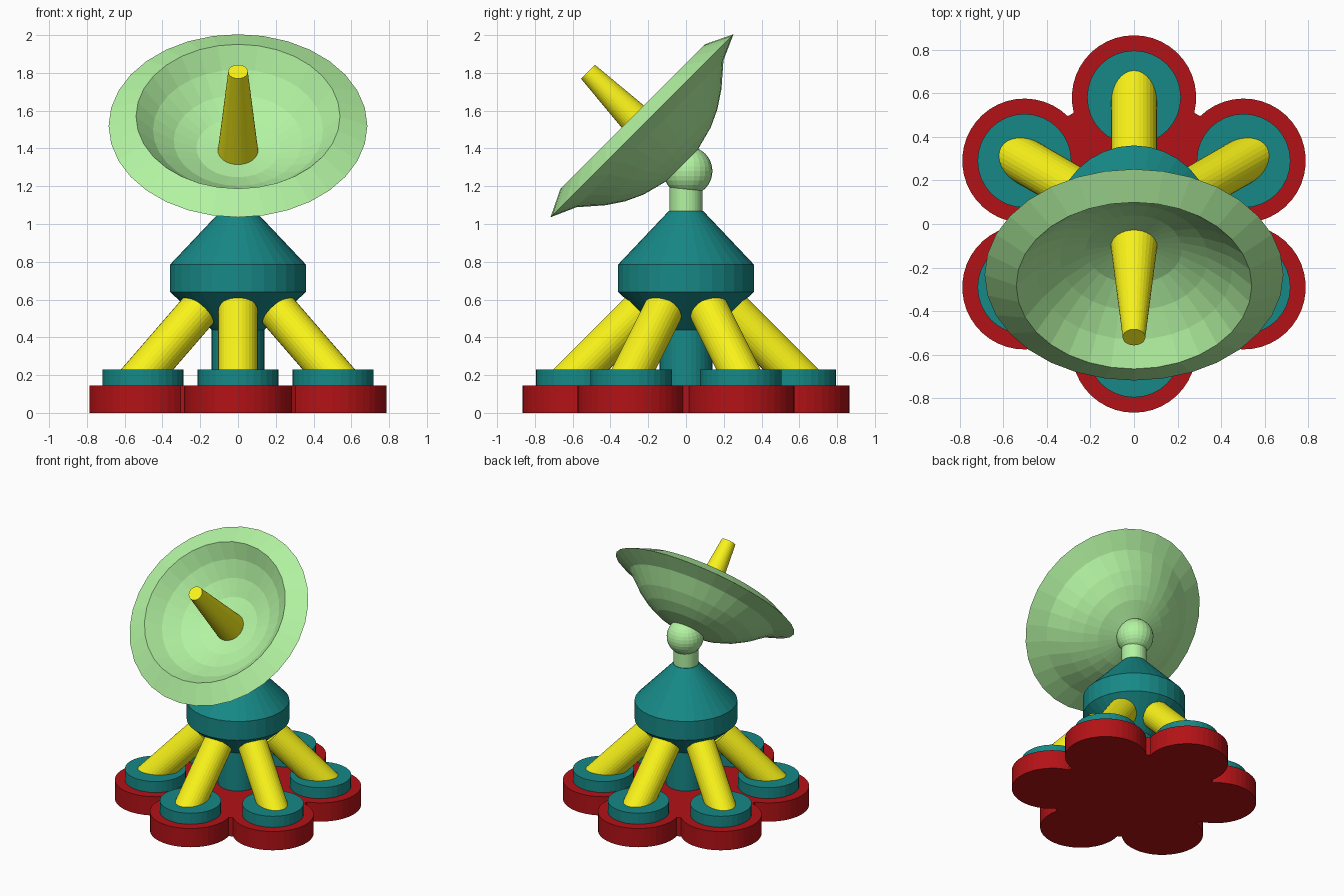
import bpy, bmesh
from math import sin, cos, radians, pi, sqrt
from mathutils import Vector, Matrix

if "Cube" in bpy.data.objects:
    bpy.data.objects.remove(bpy.data.objects["Cube"])

def material(name, rgb):
    m = bpy.data.materials.new(name)
    m.diffuse_color = (*rgb, 1)
    m.use_nodes = True
    m.node_tree.nodes["Principled BSDF"].inputs["Base Color"].default_value = m.diffuse_color
    return m

RED = material("red", (0.45, 0.006, 0.008))
TEAL = material("teal", (0.008, 0.25, 0.24))
YELLOW = material("yellow", (0.95, 0.9, 0.01))
GREEN = material("light_green", (0.45, 0.9, 0.36))

def finish(name, bm, mat, matrix=None):
    bmesh.ops.recalc_face_normals(bm, faces=bm.faces)
    me = bpy.data.meshes.new(name)
    bm.to_mesh(me)
    bm.free()
    me.materials.append(mat)
    ob = bpy.data.objects.new(name, me)
    if matrix:
        ob.matrix_world = matrix
    bpy.context.collection.objects.link(ob)
    return ob

def lathe(name, profile, mat, matrix=None, sides=32):
    """Spin (radius, height) points about local z; radius 0 makes a pole."""
    bm = bmesh.new()
    rings = []
    for r, z in profile:
        n = 1 if r == 0 else sides
        rings.append([bm.verts.new((r * cos(2 * pi * i / sides), r * sin(2 * pi * i / sides), z))
                      for i in range(n)])
    for a, b in zip(rings, rings[1:]):
        for i in range(sides):
            j = (i + 1) % sides
            quad = [a[i % len(a)], a[j % len(a)], b[j % len(b)], b[i % len(b)]]
            bm.faces.new(list(dict.fromkeys(quad)))
    return finish(name, bm, mat, matrix)

def rod(name, p, q, r1, r2, mat, sides=32):
    p, q = Vector(p), Vector(q)
    d = q - p
    m = Matrix.Translation(p) @ d.to_track_quat('Z', 'Y').to_matrix().to_4x4()
    return lathe(name, [(0, 0), (r1, 0), (r2, d.length), (0, d.length)], mat, m, sides)

ANGLES = [radians(90 + 60 * k) for k in range(6)]
FOOT_R = 0.58

# six-lobed base plate, one extruded outline
bm = bmesh.new()
outline = []
for a in ANGLES:
    for k in range(25):
        t = a + radians(-104.2 + 208.4 * k / 24)
        outline.append(bm.verts.new((FOOT_R * cos(a) + 0.285 * cos(t),
                                     FOOT_R * sin(a) + 0.285 * sin(t), 0)))
face = bm.faces.new(outline)
ext = bmesh.ops.extrude_face_region(bm, geom=[face], use_keep_orig=True)
bmesh.ops.translate(bm, vec=(0, 0, 0.145),
                    verts=[v for v in ext["geom"] if isinstance(v, bmesh.types.BMVert)])
finish("base_plate", bm, RED)

# foot pads and slanted legs
for k, a in enumerate(ANGLES, 1):
    c, s = cos(a), sin(a)
    rod(f"foot_pad_{k}", (FOOT_R * c, FOOT_R * s, 0.14), (FOOT_R * c, FOOT_R * s, 0.23),
        0.215, 0.215, TEAL)
    rod(f"leg_{k}", (0.645 * c, 0.645 * s, 0.14), (0.245 * c, 0.245 * s, 0.54),
        0.105, 0.105, YELLOW)

# column and turret body
lathe("body", [(0, 0.14), (0.14, 0.14), (0.14, 0.44), (0.36, 0.64), (0.36, 0.785),
               (0.09, 1.07), (0, 1.07)], TEAL)

# neck and ball joint
rod("neck", (0, 0, 1.06), (0, 0, 1.22), 0.087, 0.087, GREEN)
bm = bmesh.new()
bmesh.ops.create_uvsphere(bm, u_segments=24, v_segments=16, radius=0.13)
finish("ball_joint", bm, GREEN, Matrix.Translation((0, 0.01, 1.28)))

# tilted dish and its feed horn
tilt = Matrix.Translation((0, -0.233, 1.52)) @ Matrix.Rotation(radians(45), 4, 'X')
lathe("dish", [(0, -0.31), (0.12, -0.298), (0.25, -0.264), (0.345, -0.22), (0.435, -0.16),
               (0.55, -0.06), (0.685, 0), (0.54, 0.07), (0.45, -0.03), (0.34, -0.11),
               (0.22, -0.165), (0.1, -0.185), (0, -0.19)], GREEN, tilt)
lathe("feed_horn", [(0, -0.2), (0.108, -0.2), (0.052, 0.405), (0, 0.405)], YELLOW, tilt)
